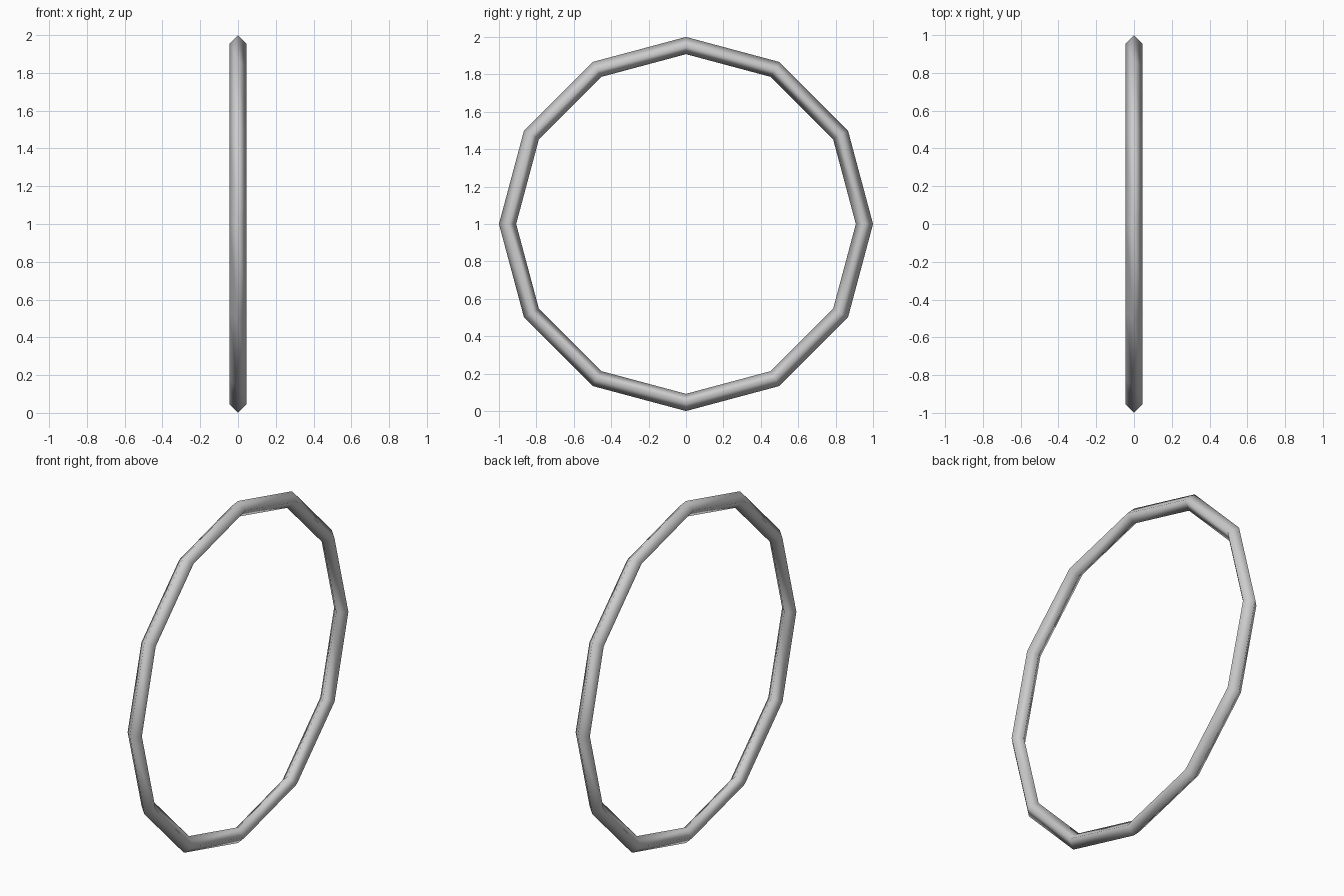
import bpy
import math

if "Cube" in bpy.data.objects:
    bpy.data.objects.remove(bpy.data.objects["Cube"])

MINOR = 0.046          # tube radius
MAJOR = 1.0 - MINOR    # outer corners reach radius 1

# Twelve-sided upright ring with a diamond (four-sided) tube, facing along x
bpy.ops.mesh.primitive_torus_add(
    major_segments=12,
    minor_segments=4,
    major_radius=MAJOR,
    minor_radius=MINOR,
    location=(0, 0, 1),
    rotation=(0, math.pi / 2, 0),
)
ring = bpy.context.object
ring.name = "ring"
bpy.ops.object.transform_apply(location=True, rotation=True, scale=True)
bpy.ops.object.shade_smooth()
